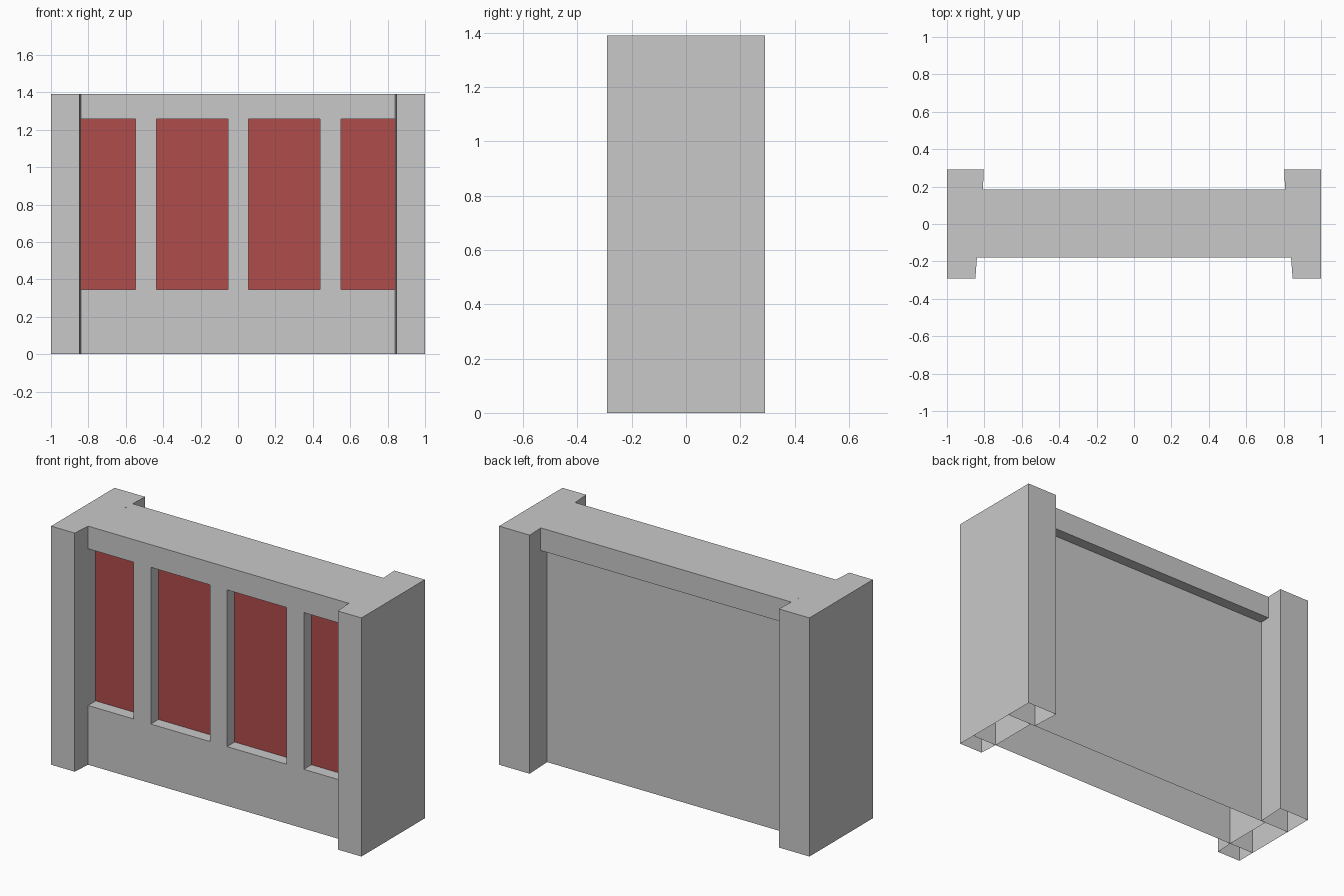
import bpy, bmesh

if "Cube" in bpy.data.objects:
    bpy.data.objects.remove(bpy.data.objects["Cube"])

H = 1.39                       # overall height
Z0, Z1 = 0.345, 1.258          # window sill and head
FRONT, BACK = -0.18, 0.12      # wall planes


def material(name, rgb):
    m = bpy.data.materials.new(name)
    m.diffuse_color = (*rgb, 1)
    m.use_nodes = True
    m.node_tree.nodes["Principled BSDF"].inputs["Base Color"].default_value = m.diffuse_color
    return m


grey = material("grey", (0.584, 0.584, 0.584))
red = material("red", (0.434, 0.072, 0.072))


def finish(name, bm, mats):
    me = bpy.data.meshes.new(name)
    bm.to_mesh(me)
    bm.free()
    for m in mats:
        me.materials.append(m)
    ob = bpy.data.objects.new(name, me)
    bpy.context.collection.objects.link(ob)


def prism(name, pts, z0=0.0, bottom=False, skip=()):
    """Upright block from a counter-clockwise footprint, open below by default."""
    bm = bmesh.new()
    lo = [bm.verts.new((x, y, z0)) for x, y in pts]
    hi = [bm.verts.new((x, y, H)) for x, y in pts]
    n = len(pts)
    bm.faces.new(hi)
    if bottom:
        bm.faces.new(lo[::-1])
    for i in range(n):
        if i not in skip:
            j = (i + 1) % n
            bm.faces.new((lo[i], lo[j], hi[j], hi[i]))
    finish(name, bm, [grey])


# Wall core: top, back and ends (front is the window panel)
prism("wall_core", [(-.84, FRONT), (.84, FRONT), (.84, BACK), (-.84, BACK)], skip=(0,))

# Overhanging lintel along the back
prism("back_lintel", [(-.81, BACK), (.81, BACK), (.81, .184), (-.81, .184)], Z1, bottom=True)

# End pillars, tapered slightly towards the wall, mirrored left and right
pillars = {
    "front_pillar": [(.848, -.292), (1, -.292), (1, FRONT), (.84, FRONT)],
    "end_block": [(.84, FRONT), (1, FRONT), (1, BACK), (.84, BACK)],
    "back_pillar": [(.811, BACK), (1, BACK), (1, .292), (.803, .292)],
}
for name, pts in pillars.items():
    prism("right_" + name, pts)
    prism("left_" + name, [(-x, y) for x, y in pts[::-1]])

# Front panel: grid of faces with the window cells pushed in and coloured red
bm = bmesh.new()
xs = [-.84, -.548, -.436, -.054, .056, .438, .55, .84]
zs = [0, Z0, Z1, H]
v = [[bm.verts.new((x, FRONT, z)) for x in xs] for z in zs]
windows = []
for r in range(3):
    for c in range(7):
        f = bm.faces.new((v[r][c], v[r][c + 1], v[r + 1][c + 1], v[r + 1][c]))
        if r == 1 and c % 2 == 0:
            windows.append(f)
for f in bmesh.ops.extrude_discrete_faces(bm, faces=windows)["faces"]:
    bmesh.ops.translate(bm, verts=f.verts, vec=(0, 0.07, 0))
    f.material_index = 1
finish("window_panel", bm, [grey, red])
